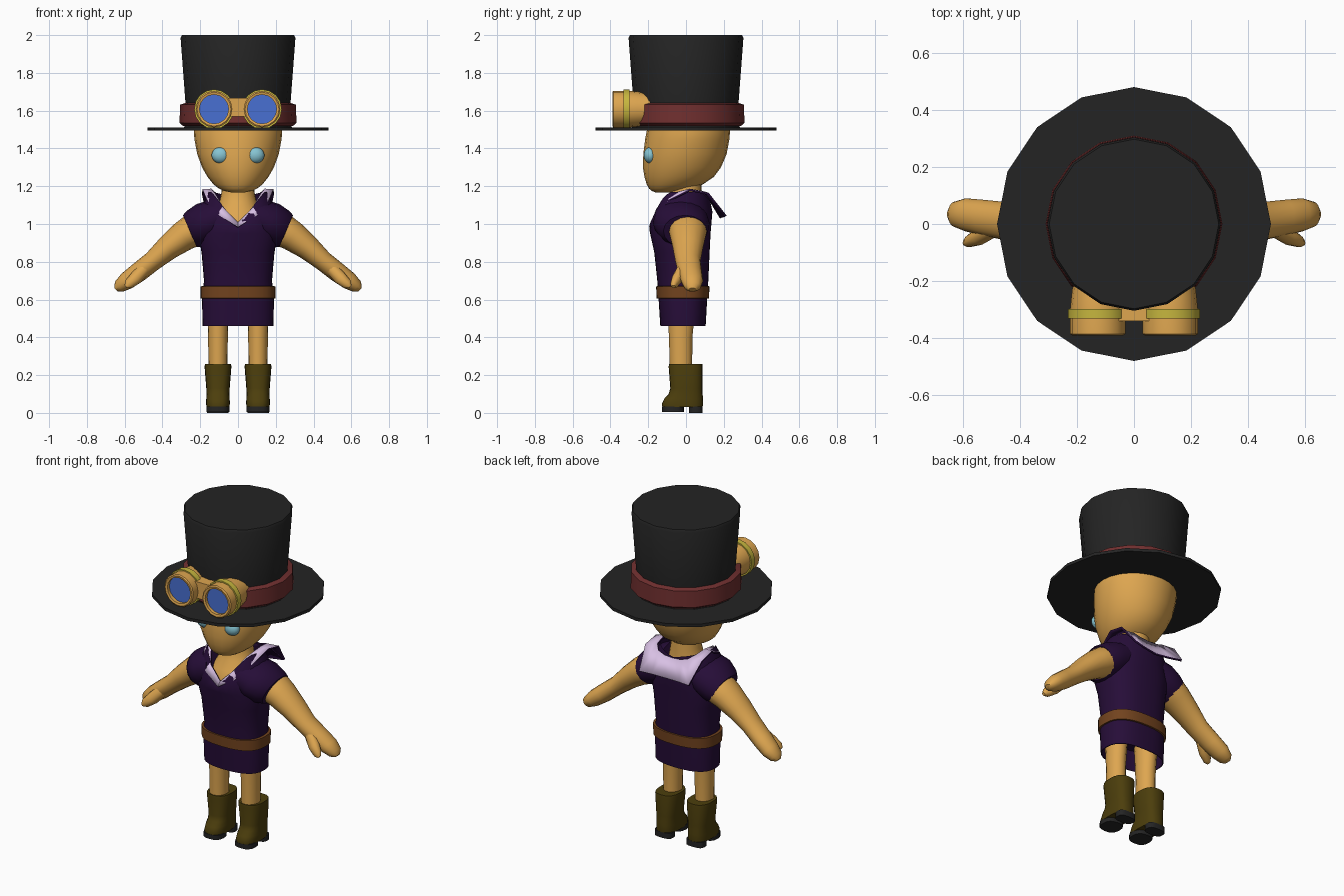
import bpy, bmesh, math
from mathutils import Vector, Matrix


def mat(name, r, g, b):
    lin = lambda c: ((c / 255 + 0.055) / 1.055) ** 2.4 if c > 10 else c / 255 / 12.92
    m = bpy.data.materials.new(name)
    m.diffuse_color = (lin(r), lin(g), lin(b), 1)
    return m


SKIN = mat("tan skin", 222, 166, 80)
BLACK = mat("hat black", 36, 36, 36)
RED = mat("dark red band", 112, 47, 47)
YELLOW = mat("brass yellow", 198, 182, 62)
BLUE = mat("lens blue", 72, 112, 210)
EYE = mat("pale blue eye", 134, 196, 210)
PURPLE = mat("deep purple cloth", 38, 13, 56)
LILAC = mat("lilac collar", 216, 192, 228)
BROWN = mat("belt brown", 114, 67, 30)
OLIVE = mat("olive leather", 76, 62, 12)


def finish(name, bm, mats, angle=45, fix=True):
    if fix:
        bmesh.ops.recalc_face_normals(bm, faces=bm.faces)
    me = bpy.data.meshes.new(name)
    bm.to_mesh(me)
    bm.free()
    for m in mats:
        me.materials.append(m)
    ob = bpy.data.objects.new(name, me)
    bpy.context.collection.objects.link(ob)
    bpy.ops.object.select_all(action='DESELECT')
    ob.select_set(True)
    bpy.context.view_layer.objects.active = ob
    bpy.ops.object.shade_smooth_by_angle(angle=math.radians(angle))
    return ob


def loft(name, rings, m, caps=(True, True), angle=45):
    """Skin a list of closed rings of points."""
    bm = bmesh.new()
    vs = [[bm.verts.new(p) for p in r] for r in rings]
    n = len(vs[0])
    for a, b in zip(vs, vs[1:]):
        for i in range(n):
            j = (i + 1) % n
            bm.faces.new((a[i], a[j], b[j], b[i]))
    if caps[0]:
        bm.faces.new(vs[0])
    if caps[1]:
        bm.faces.new(vs[-1])
    return finish(name, bm, [m], angle)


def ring(z, rx, yf, yb, cx=0, e=2.0, n=24):
    """Level superellipse from y front to y back."""
    pts = []
    for k in range(n):
        a = 2 * math.pi * k / n
        c, s = math.cos(a), math.sin(a)
        pts.append(Vector((cx + rx * math.copysign(abs(c) ** (2 / e), c),
                           (yf + yb) / 2 + (yb - yf) / 2 * math.copysign(abs(s) ** (2 / e), s), z)))
    return pts


def limb(name, s, stations, m, n=16):
    """Tube in the xz plane; stations are (x, y, z, radius, y radius); s mirrors."""
    c = [Vector(t[:3]) for t in stations]
    rings = []
    for i, t in enumerate(stations):
        d = c[min(i + 1, len(c) - 1)] - c[max(i - 1, 0)]
        nrm = Vector((-d.z, 0, d.x)).normalized()
        r = []
        for k in range(n):
            a = 2 * math.pi * k / n
            p = c[i] + nrm * t[3] * math.cos(a) + Vector((0, t[4] * math.sin(a), 0))
            r.append((p.x * s, p.y, p.z))
        rings.append(r)
    return loft(name, rings, m)


def lathe(name, profile, m, n=16, place=Matrix(), caps=(True, True), angle=45):
    rings = [[place @ Vector((r * math.cos(2 * math.pi * k / n), r * math.sin(2 * math.pi * k / n), z))
              for k in range(n)] for r, z in profile]
    return loft(name, rings, m, caps, angle)


# Top hat and its band
lathe("top_hat", [(0.2, 1.494), (0.48, 1.494), (0.48, 1.512), (0.285, 1.512), (0.274, 1.54),
                  (0.278, 1.64), (0.304, 1.985), (0.297, 2.0)], BLACK)
lathe("hat_band", [(0.27, 1.52), (0.292, 1.52), (0.31, 1.535), (0.306, 1.632), (0.275, 1.642)],
      RED, caps=(False, False))

# Goggles resting on the hat
for s, side in ((-1, "right"), (1, "left")):
    place = Matrix.Translation((0.127 * s, 0, 1.608)) @ Matrix.Rotation(math.pi / 2, 4, 'X')
    lathe(side + "_goggle_cup", [(0.085, 0.19), (0.093, 0.26), (0.097, 0.30), (0.097, 0.385),
                                 (0.09, 0.39), (0.077, 0.387), (0.077, 0.365)], SKIN, 16, place, (True, False))
    lathe(side + "_goggle_ring", [(0.09, 0.298), (0.105, 0.298), (0.105, 0.332), (0.09, 0.332)],
          YELLOW, 16, place, (False, False))
    lathe(side + "_goggle_lens", [(0.079, 0.361), (0.079, 0.368)], BLUE, 16, place)
bm = bmesh.new()
bmesh.ops.create_cube(bm, size=1, matrix=Matrix.Translation((0, -0.305, 1.618)) @ Matrix.Diagonal((0.11, 0.07, 0.1, 1)))
finish("goggle_bridge", bm, [SKIN])

# Head
loft("head", [ring(*t) for t in (
    (1.167, 0.035, -0.16, -0.09), (1.175, 0.075, -0.182, -0.03), (1.187, 0.1, -0.195, 0.03),
    (1.21, 0.13, -0.208, 0.09), (1.25, 0.162, -0.22, 0.148), (1.30, 0.19, -0.228, 0.185),
    (1.37, 0.216, -0.226, 0.215), (1.45, 0.231, -0.216, 0.23), (1.52, 0.235, -0.202, 0.235),
    (1.60, 0.21, -0.18, 0.2), (1.66, 0.12, -0.1, 0.12))], SKIN, angle=60)

# Eyes
for s, side in ((-1, "right"), (1, "left")):
    bm = bmesh.new()
    bmesh.ops.create_uvsphere(bm, u_segments=16, v_segments=10, radius=1,
                              matrix=Matrix.Translation((0.092 * s, -0.19, 1.364)) @ Matrix.Diagonal((0.048, 0.034, 0.043, 1)))
    finish(side + "_eye", bm, [EYE])

# Neck and chest
loft("neck_and_chest", [ring(*t) for t in (
    (0.93, 0.16, -0.165, 0.09), (1.0, 0.15, -0.16, 0.09), (1.06, 0.125, -0.135, 0.09),
    (1.11, 0.1, -0.10, 0.085), (1.17, 0.087, -0.085, 0.082), (1.25, 0.085, -0.08, 0.08))], SKIN, angle=60)

# Dress: hollow hem, waist, chest, then a V-shaped neckline
chest = ring(0.95, 0.212, -0.19, 0.13, e=2.5, n=32)
rim = ring(1.0, 0.155, -0.168, 0.125, n=32)
for p in rim:
    t = min(1, abs(p.x) / 0.14)
    p.z = 0.995 + 0.175 * t if p.y < 0 else 1.14 + 0.03 * t
shoulder = []
for a, b in zip(chest, rim):
    p = a.lerp(b, 0.6)
    p.x *= 1.1
    p.y *= 1.1
    shoulder.append(p)
body = [ring(*t, e=2.5, n=32) for t in (
    (0.58, 0.17, -0.125, 0.095), (0.46, 0.183, -0.132, 0.1), (0.46, 0.188, -0.136, 0.104),
    (0.60, 0.19, -0.145, 0.112), (0.70, 0.18, -0.152, 0.118), (0.85, 0.193, -0.168, 0.125))]
loft("dress", body + [chest, shoulder, rim], PURPLE, (True, False), angle=60)

# Belt
loft("belt", [ring(*t, e=2.5, n=32) for t in (
    (0.605, 0.18, -0.14, 0.105), (0.607, 0.198, -0.156, 0.122), (0.67, 0.198, -0.158, 0.124),
    (0.672, 0.178, -0.14, 0.11))], BROWN, (False, False))

# Collar: trough-shaped band, lilac above and purple below
outer = [(0, -0.195, 0.985), (0.1, -0.172, 1.045), (0.165, -0.09, 1.13), (0.188, 0.02, 1.185),
         (0.19, 0.12, 1.165), (0.165, 0.215, 1.045), (0.09, 0.2, 1.04), (0, 0.19, 1.035)]
inner = [(0, -0.172, 1.01), (0.075, -0.155, 1.085), (0.12, -0.09, 1.16), (0.14, 0.02, 1.187),
         (0.13, 0.09, 1.175), (0.1, 0.125, 1.155), (0.055, 0.13, 1.14), (0, 0.13, 1.135)]
bm = bmesh.new()
rows = [[bm.verts.new(p) for p in r + [(-x, y, z) for x, y, z in r[-2::-1]]] for r in (inner, outer)]
for i in range(len(rows[0]) - 1):
    bm.faces.new((rows[0][i], rows[1][i], rows[1][i + 1], rows[0][i + 1]))
collar = finish("collar", bm, [LILAC, PURPLE], 60, fix=False)
sol = collar.modifiers.new("thickness", 'SOLIDIFY')
sol.thickness = 0.012
sol.material_offset = 1
sol.material_offset_rim = 1

# Sleeves, arms, thumbs, legs and boots
for s, side in ((-1, "right"), (1, "left")):
    limb(side + "_sleeve", s, [(0.09, -0.03, 1.04, 0.10, 0.14), (0.17, -0.025, 1.005, 0.112, 0.15),
                               (0.225, -0.015, 0.975, 0.105, 0.135), (0.255, -0.005, 0.962, 0.092, 0.115)], PURPLE)
    limb(side + "_arm", s, [(0.15, 0.01, 1.01, 0.085, 0.1), (0.24, 0.01, 0.965, 0.088, 0.102),
                            (0.29, 0.01, 0.935, 0.08, 0.094), (0.37, 0.01, 0.875, 0.066, 0.08),
                            (0.45, 0.01, 0.805, 0.053, 0.067), (0.53, 0.022, 0.742, 0.052, 0.063),
                            (0.59, 0.032, 0.698, 0.047, 0.058), (0.63, 0.034, 0.668, 0.034, 0.044),
                            (0.646, 0.034, 0.652, 0.013, 0.02)], SKIN)
    limb(side + "_thumb", s, [(0.48, -0.005, 0.78, 0.035, 0.035), (0.54, -0.042, 0.715, 0.035, 0.032),
                              (0.578, -0.06, 0.682, 0.027, 0.022), (0.594, -0.066, 0.668, 0.01, 0.01)], SKIN, 10)
    cx = 0.106 * s
    loft(side + "_leg", [ring(z, rx, yf, yb, cx, n=16) for z, rx, yf, yb in (
        (0.2, 0.05, -0.085, 0.032), (0.4, 0.052, -0.09, 0.034), (0.575, 0.058, -0.1, 0.05))], SKIN)
    loft(side + "_boot", [ring(z, rx, yf, yb, cx, 2.6, 20) for z, rx, yf, yb in (
        (0.03, 0.061, -0.125, 0.088), (0.05, 0.063, -0.127, 0.09), (0.075, 0.062, -0.115, 0.09),
        (0.1, 0.061, -0.092, 0.088), (0.13, 0.062, -0.083, 0.087), (0.245, 0.071, -0.092, 0.088),
        (0.258, 0.069, -0.09, 0.086), (0.258, 0.055, -0.078, 0.07))], OLIVE)
    # Sole front and heel block
    loft(side + "_sole", [ring(z, 0.06, -0.126, -0.01, cx, 2.6, 16) for z in (0.006, 0.034)], BLACK)
    loft(side + "_heel", [ring(z, 0.057, 0.015, 0.088, cx, 3, 16) for z in (0.0, 0.034)], BLACK)
